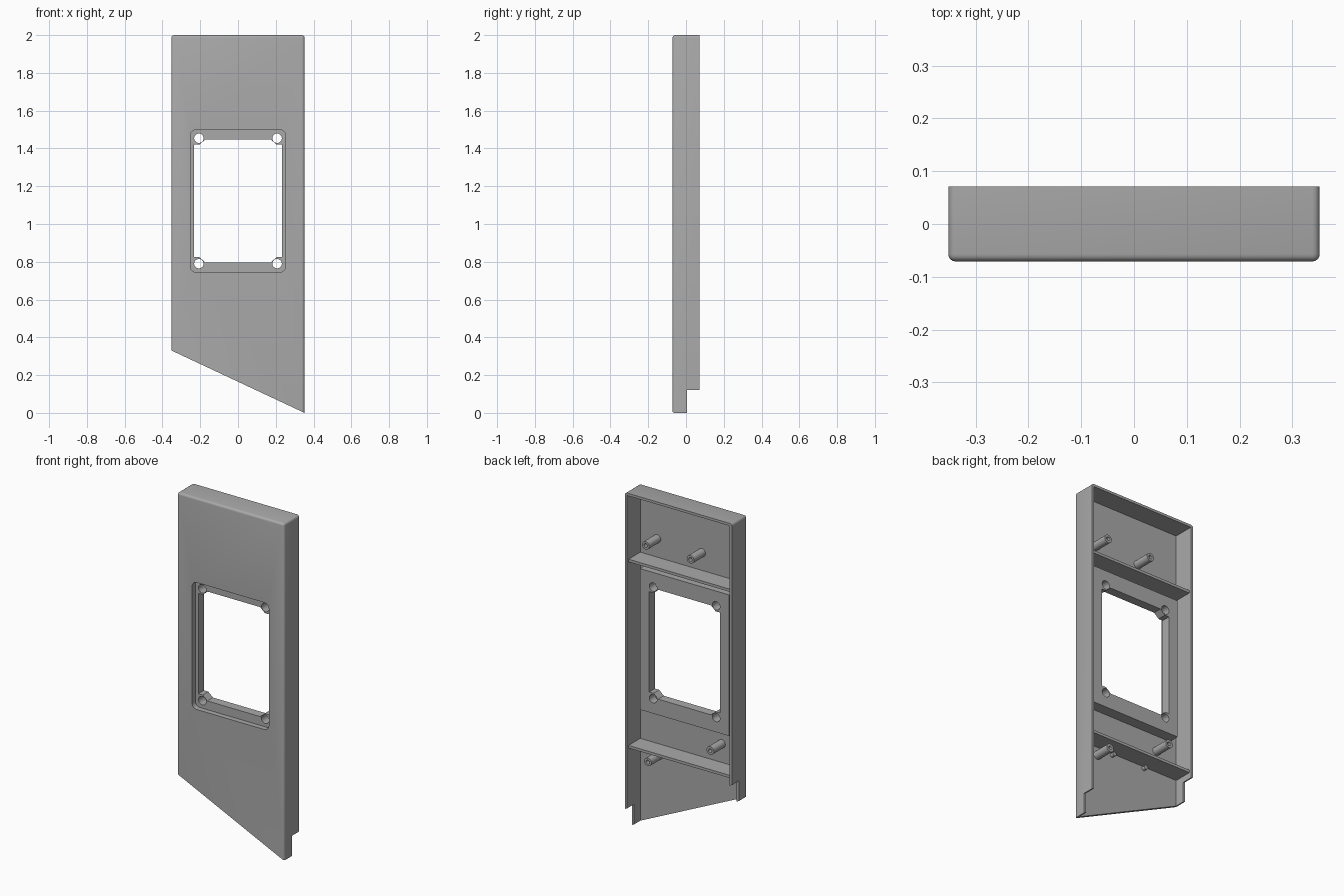
import bpy, bmesh, math
from mathutils import Matrix

if "Cube" in bpy.data.objects:
    bpy.data.objects.remove(bpy.data.objects["Cube"], do_unlink=True)

grey = bpy.data.materials.new("plain_grey")
grey.use_nodes = True
grey.diffuse_color = (0.4, 0.4, 0.4, 1)
grey.node_tree.nodes["Principled BSDF"].inputs["Base Color"].default_value = (0.4, 0.4, 0.4, 1)

HALF, BACK, FRONT = 0.352, 0.071, -0.071     # outer half width and depth limits
INNER, FLOOR = 0.337, -0.052                 # cavity half width, inside of front plate
MID = 1.122                                  # window centre height
SLOPE = 0.33 / (2 * HALF)


def slant(x):
    return (HALF - x) * SLOPE


def finish(name, bm):
    bmesh.ops.recalc_face_normals(bm, faces=bm.faces)
    mesh = bpy.data.meshes.new(name)
    bm.to_mesh(mesh)
    bm.free()
    mesh.materials.append(grey)
    obj = bpy.data.objects.new(name, mesh)
    bpy.context.collection.objects.link(obj)
    return obj


def prism_bm(points, y0, y1):
    """Extrude an outline in x, z from y0 to y1."""
    bm = bmesh.new()
    face = bm.faces.new([bm.verts.new((x, y0, z)) for x, z in points])
    out = bmesh.ops.extrude_face_region(bm, geom=[face])
    for v in out["geom"]:
        if isinstance(v, bmesh.types.BMVert):
            v.co.y = y1
    return bm


def prism(name, points, y0, y1):
    return finish(name, prism_bm(points, y0, y1))


def box(name, hx, z0, z1, y0, y1):
    return prism(name, [(-hx, z0), (hx, z0), (hx, z1), (-hx, z1)], y0, y1)


def rod(name, x, z, r, y0, y1):
    ring = [(x + r * math.cos(k * math.tau / 32), z + r * math.sin(k * math.tau / 32)) for k in range(32)]
    return prism(name, ring, y0, y1)


def combine(target, tool, operation="DIFFERENCE"):
    mod = target.modifiers.new("shape", "BOOLEAN")
    mod.object, mod.operation, mod.solver = tool, operation, "EXACT"
    bpy.context.view_layer.objects.active = target
    bpy.ops.object.modifier_apply(modifier=mod.name)
    bpy.data.objects.remove(tool, do_unlink=True)


def smooth(obj):
    bpy.ops.object.select_all(action="DESELECT")
    obj.select_set(True)
    bpy.context.view_layer.objects.active = obj
    bpy.ops.object.shade_smooth_by_angle(angle=math.radians(35))


# Outer block with slanted foot, rounded on the front and top corners
bm = prism_bm([(-HALF, slant(-HALF)), (HALF, 0), (HALF, 2), (-HALF, 2)], FRONT, BACK)
edges = []
for e in bm.edges:
    a, b = (v.co for v in e.verts)
    on_front = a.y < 0 and b.y < 0
    on_foot = a.z < 1 and b.z < 1
    top_corner = a.z > 1 and b.z > 1 and abs(a.x - b.x) < 0.01
    if (on_front and not on_foot) or top_corner:
        edges.append(e)
bmesh.ops.bevel(bm, geom=edges, offset=0.014, segments=4, profile=0.5, affect="EDGES")
shell = finish("housing_shell", bm)

# Hollow it out, open at the back and the foot
combine(shell, prism("cavity", [(-INNER, -1), (INNER, -1), (INNER, 1.985), (-INNER, 1.985)], FLOOR, 0.3))

# Step the side walls back along the foot
W = HALF + 0.1
combine(shell, prism("foot_step", [(-W, -1), (W, -1), (W, slant(W) + 0.12), (-W, slant(-W) + 0.12)], 0.005, 0.3))

# Raised window frame on the inside
combine(shell, box("window_pad", 0.293, MID - 0.419, MID + 0.419, FLOOR - 0.008, 0.013), "UNION")

# Rounded recess on the front
R, RX, RZ = 0.03, 0.252, 0.377
outline = []
for i, (sx, sz) in enumerate([(1, 1), (-1, 1), (-1, -1), (1, -1)]):
    for k in range(7):
        t = math.radians(90 * i + 15 * k)
        outline.append((sx * (RX - R) + R * math.cos(t), MID + sz * (RZ - R) + R * math.sin(t)))
combine(shell, prism("recess", outline, -0.3, -0.04))

# Window opening with a screw tab in every corner
corner = [(0.233, 0.298), (0.204, 0.298), (0.174, 0.325)]
opening = [(x, MID + z) for x, z in corner]
opening += [(-x, MID + z) for x, z in reversed(corner)]
opening += [(-x, MID - z) for x, z in corner]
opening += [(x, MID - z) for x, z in reversed(corner)]
combine(shell, prism("opening", opening, -0.3, 0.3))
for sx in (-1, 1):
    for sz in (-1, 1):
        combine(shell, rod("screw_hole", sx * 0.207, MID + sz * 0.332, 0.025, -0.3, 0.3))
smooth(shell)

# Cross shelves above and below the window
for name, z in (("upper_shelf", 1.602), ("lower_shelf", 0.496)):
    box(name, INNER + 0.003, z - 0.016, z, FLOOR - 0.004, 0.058)

# Hollow mounting posts
for i, (x, z) in enumerate([(0.226, 1.712), (-0.068, 1.708), (-0.198, 0.607), (0.212, 0.43)]):
    post = rod("mounting_post_%d" % (i + 1), x, z, 0.024, FLOOR - 0.004, 0.056)
    combine(post, rod("post_bore", x, z, 0.011, -0.02, 0.1))
    smooth(post)

# Small pegs under the lower shelf
for side, x in (("left", 0.11), ("right", -0.11)):
    smooth(rod("small_peg_" + side, x, 0.468, 0.012, FLOOR - 0.004, -0.03))
